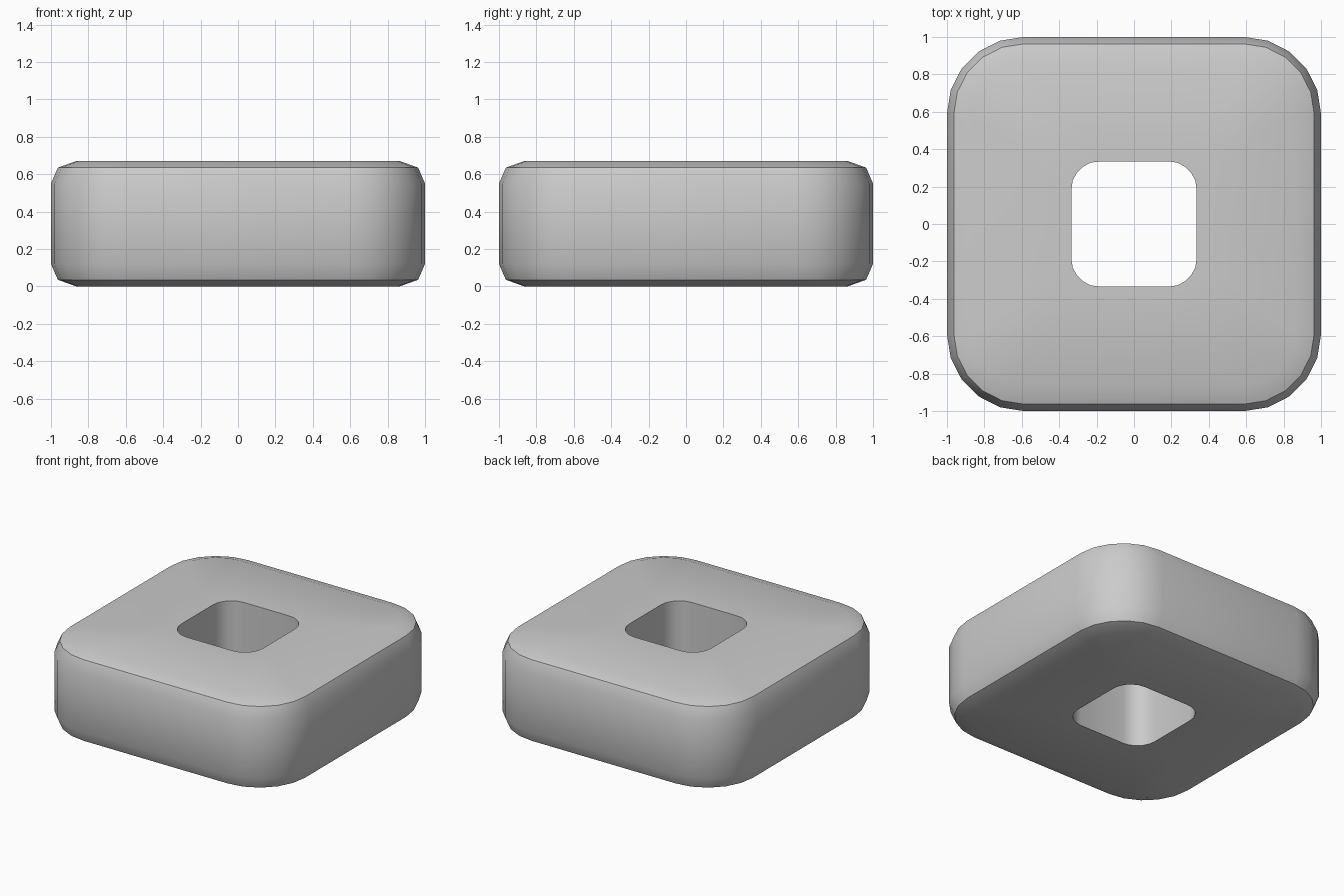
import bpy, bmesh, math

if "Cube" in bpy.data.objects:
    bpy.data.objects.remove(bpy.data.objects["Cube"])

SEGMENTS = 5  # facets per rounded corner


def ring(bm, half, radius, z):
    """Rounded-square loop of vertices."""
    verts = []
    for q in range(4):
        sx, sy = [(1, 1), (-1, 1), (-1, -1), (1, -1)][q]
        for i in range(SEGMENTS + 1):
            a = math.pi / 2 * (q + i / SEGMENTS)
            verts.append(bm.verts.new((sx * (half - radius) + radius * math.cos(a),
                                       sy * (half - radius) + radius * math.sin(a), z)))
    return verts


# Cross-section (half width, corner radius, height): hole wall, then chamfered outside
profile = [
    (0.335, 0.15, 0.0),
    (0.865, 0.275, 0.0), (0.963, 0.373, 0.035), (1.0, 0.41, 0.12),
    (1.0, 0.41, 0.55), (0.963, 0.373, 0.635), (0.865, 0.275, 0.67),
    (0.335, 0.15, 0.67),
]

bm = bmesh.new()
rings = [ring(bm, *p) for p in profile]
for k, lower in enumerate(rings):
    upper = rings[(k + 1) % len(rings)]
    n = len(lower)
    for i in range(n):
        j = (i + 1) % n
        bm.faces.new((lower[i], lower[j], upper[j], upper[i]))
bmesh.ops.recalc_face_normals(bm, faces=bm.faces)

# Rounded square block with a square through-hole
mesh = bpy.data.meshes.new("rounded_square_ring")
bm.to_mesh(mesh)
bm.free()
block = bpy.data.objects.new("rounded_square_ring", mesh)
bpy.context.collection.objects.link(block)
bpy.context.view_layer.objects.active = block
block.select_set(True)
bpy.ops.object.shade_smooth_by_angle(angle=math.radians(30))
